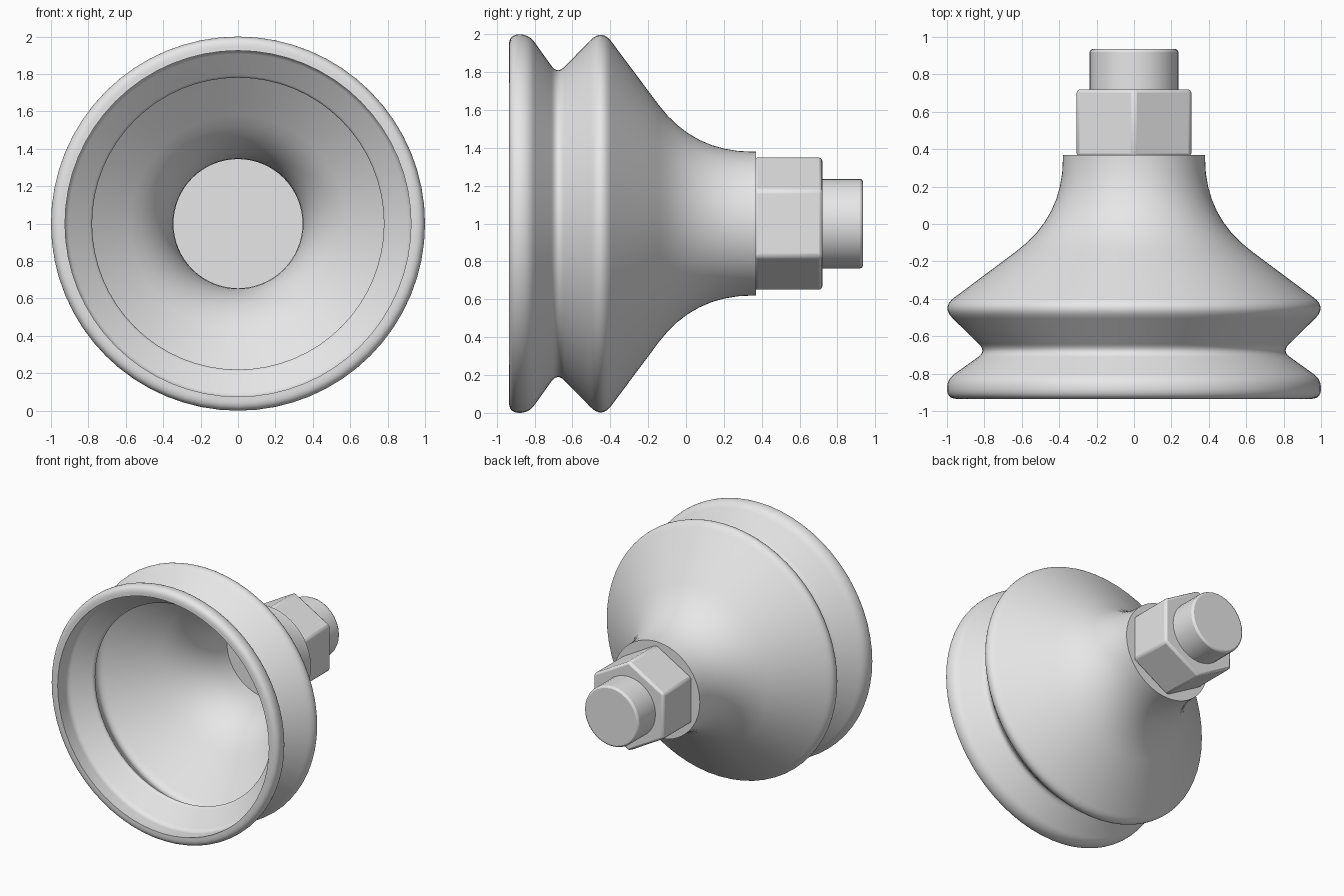
import bpy, bmesh, math
from mathutils import Vector, Matrix

cube = bpy.data.objects.get("Cube")
if cube:
    bpy.data.objects.remove(cube, do_unlink=True)

grey = bpy.data.materials.new("light_grey")
grey.use_nodes = True
colour = (0.8, 0.8, 0.8, 1)
grey.diffuse_color = colour
grey.node_tree.nodes["Principled BSDF"].inputs["Base Color"].default_value = colour


def rounded(corners, steps=8):
    """Turn (y, radius, cut) corners into a profile, rounding each corner back by its cut."""
    pts = [Vector(c[:2]) for c in corners]
    out = []
    for i, p in enumerate(pts):
        cut = corners[i][2]
        if not cut:
            out.append(p)
            continue
        a = p + (pts[i - 1] - p).normalized() * cut
        b = p + (pts[i + 1] - p).normalized() * cut
        for k in range(steps + 1):
            t = k / steps
            out.append(a * (1 - t) ** 2 + p * 2 * t * (1 - t) + b * t * t)
    return out


def revolve(name, profile, sides, bevel=0):
    """Spin a (y, radius) profile about the horizontal axis through z = 1."""
    bm = bmesh.new()
    verts = [bm.verts.new((0, y, r)) for y, r in profile]
    edges = [bm.edges.new(pair) for pair in zip(verts, verts[1:])]
    bmesh.ops.spin(bm, geom=verts + edges, cent=(0, 0, 0), axis=(0, 1, 0),
                   angle=math.tau, steps=sides, use_merge=False)
    bmesh.ops.remove_doubles(bm, verts=bm.verts, dist=0.0005)
    bmesh.ops.dissolve_limit(bm, angle_limit=math.radians(0.3),
                             verts=bm.verts, edges=bm.edges)
    bmesh.ops.recalc_face_normals(bm, faces=bm.faces)
    bmesh.ops.transform(bm, matrix=Matrix.Translation((0, 0, 1)), verts=bm.verts)
    mesh = bpy.data.meshes.new(name)
    bm.to_mesh(mesh)
    bm.free()
    mesh.materials.append(grey)
    obj = bpy.data.objects.new(name, mesh)
    bpy.context.collection.objects.link(obj)
    bpy.ops.object.select_all(action="DESELECT")
    obj.select_set(True)
    bpy.context.view_layer.objects.active = obj
    if bevel:
        mod = obj.modifiers.new("edge_bevel", "BEVEL")
        mod.width = bevel
        mod.segments = 2
        mod.limit_method = "ANGLE"
        mod.angle_limit = math.radians(30)
    bpy.ops.object.shade_smooth_by_angle(angle=math.radians(35))
    return obj


# Hollow bellows cup: outer skin from neck to lip, then inner skin back to the neck
bellows = [
    (0.37, 0, 0), (0.37, 0.38, 0),
    (0.04, 0.38, 0.31),       # neck flare
    (-0.445, 1.03, 0.085),    # rear fold
    (-0.68, 0.79, 0.055),     # groove
    (-0.83, 1.0, 0.05), (-0.935, 1.0, 0.055),  # front lip
    (-0.935, 0.925, 0), (-0.81, 0.93, 0.03),
    (-0.685, 0.77, 0.03),     # inner ridge
    (-0.445, 0.95, 0.07),
    (0.02, 0.345, 0.29),      # inner flare
    (0.355, 0.345, 0), (0.355, 0, 0),
]
revolve("bellows_cup", rounded(bellows), 64)

# Hexagonal nut and round stud behind the neck
revolve("hex_nut", [(0.36, 0), (0.36, 0.354), (0.72, 0.354), (0.72, 0)], 6, 0.018)
revolve("stud", [(0.6, 0), (0.6, 0.237), (0.935, 0.237), (0.935, 0)], 32, 0.015)
